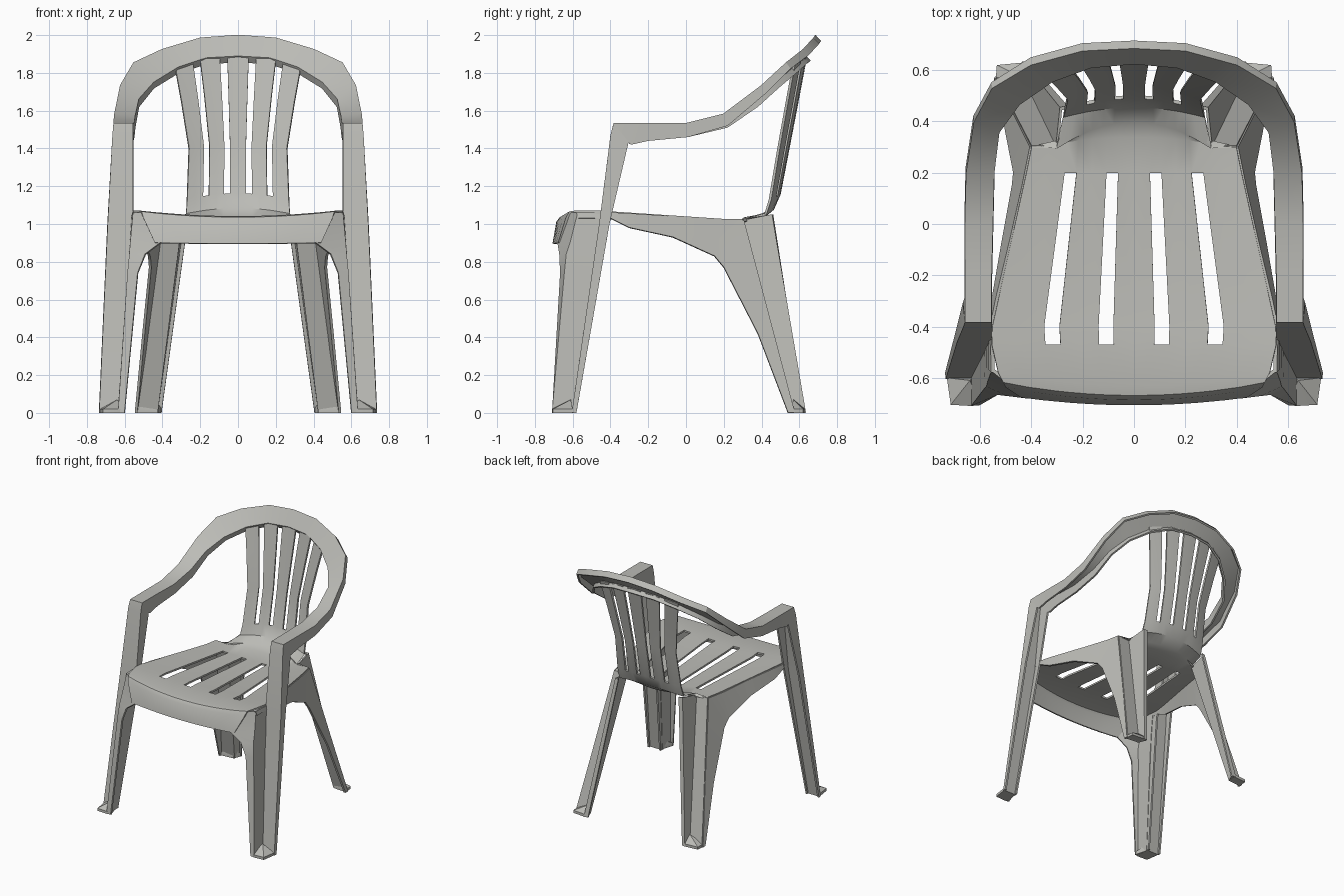
import bpy
import bmesh
from mathutils import Vector

if "Cube" in bpy.data.objects:
    bpy.data.objects.remove(bpy.data.objects["Cube"], do_unlink=True)

plastic = bpy.data.materials.new("warm_grey_plastic")
plastic.use_nodes = True
colour = (0.50, 0.50, 0.47, 1)
plastic.diffuse_color = colour
plastic.node_tree.nodes["Principled BSDF"].inputs["Base Color"].default_value = colour


def finish(name, bm, thickness):
    """Turn a half shell into a mirrored, thickened, smooth-shaded object."""
    bmesh.ops.recalc_face_normals(bm, faces=bm.faces)
    mesh = bpy.data.meshes.new(name)
    bm.to_mesh(mesh)
    bm.free()
    mesh.materials.append(plastic)
    obj = bpy.data.objects.new(name, mesh)
    bpy.context.collection.objects.link(obj)
    bpy.ops.object.select_all(action='DESELECT')
    bpy.context.view_layer.objects.active = obj
    obj.select_set(True)
    mirror = obj.modifiers.new("mirror", 'MIRROR')
    mirror.use_clip = True
    if thickness:
        solid = obj.modifiers.new("thickness", 'SOLIDIFY')
        solid.thickness = thickness
        solid.offset = 0
    for modifier in list(obj.modifiers):
        bpy.ops.object.modifier_apply(modifier=modifier.name)
    bpy.ops.object.shade_smooth_by_angle()
    return obj


def loft(name, sections, thickness=0.014, is_hole=lambda row, col: False):
    """Skin a list of equally long point rows, leaving holes where asked."""
    bm = bmesh.new()
    grid = [[bm.verts.new(point) for point in section] for section in sections]
    for row in range(len(grid) - 1):
        for col in range(len(grid[row]) - 1):
            if not is_hole(row, col):
                bm.faces.new((grid[row][col], grid[row][col + 1],
                              grid[row + 1][col + 1], grid[row + 1][col]))
    loose = [v for v in bm.verts if not v.link_faces]
    bmesh.ops.delete(bm, geom=loose, context='VERTS')
    return finish(name, bm, thickness)


def foot(name, corners, apex):
    """Low wedge closing the bottom of a leg."""
    bm = bmesh.new()
    low = [bm.verts.new((x, y, 0)) for x, y in corners]
    high = [bm.verts.new((x, y, 0.02)) for x, y in corners]
    bmesh.ops.convex_hull(bm, input=low + high + [bm.verts.new(apex)])
    return finish(name, bm, 0)


# Seat and backrest: one shell from the front apron to the top of the slats
# centre y, centre z, half width, edge shift in y, edge shift in z
shell_rows = [
    (-0.70, 0.895, 0.44, 0.03, 0.005),
    (-0.68, 1.01, 0.50, 0.05, 0.02),
    (-0.665, 1.03, 0.51, 0.05, 0.03),
    (-0.63, 1.035, 0.53, 0.05, 0.03),
    (-0.47, 1.035, 0.555, 0, 0.03),
    (-0.40, 1.03, 0.553, 0, 0.03),
    (0.20, 1.00, 0.42, 0, 0.02),
    (0.34, 1.01, 0.40, -0.04, 0.01),
    (0.40, 1.03, 0.30, -0.10, 0),
    (0.46, 1.08, 0.275, -0.04, -0.03),
    (0.495, 1.16, 0.27, -0.05, -0.03),
    (0.545, 1.42, 0.26, -0.055, -0.02),
    (0.595, 1.68, 0.30, -0.06, -0.03),
    (0.635, 1.89, 0.335, -0.065, -0.05),
]
seat_cuts = (0, 0.13, 0.225, 0.35, 0.48, 0.58, 0.8, 1)
back_cuts = (0, 0.17, 0.29, 0.45, 0.60, 0.72, 0.86, 1)
SEAT_SLOTS, BACK_SLOTS = (4, 5), (10, 11, 12)


def shell_section(row):
    y, z, half, shift_y, shift_z = shell_rows[row]
    blend = row / (len(shell_rows) - 1)
    cuts = [a + (b - a) * blend for a, b in zip(seat_cuts, back_cuts)]
    return [(half * c, y + shift_y * c * c, z + shift_z * c * c) for c in cuts]


loft("seat_and_backrest", [shell_section(r) for r in range(len(shell_rows))],
     0.014, lambda row, col: row in SEAT_SLOTS + BACK_SLOTS and col in (1, 4))

# Frame band: front leg, armrest and top arch as a lipped channel
# outer edge, inner edge, lip direction
band_path = [
    ((0.73, -0.60, 0), (0.63, -0.60, 0), (0, 0.02, 0)),
    ((0.685, -0.455, 1), (0.56, -0.455, 1), (0, 0.05, 0)),
    ((0.66, -0.395, 1.47), (0.56, -0.395, 1.47), (0, 0.09, -0.04)),
    ((0.655, -0.38, 1.53), (0.56, -0.38, 1.53), (0, 0.09, -0.11)),
    ((0.655, -0.20, 1.53), (0.56, -0.20, 1.53), (0, 0, -0.09)),
    ((0.655, 0, 1.53), (0.555, 0, 1.53), (0, 0.01, -0.07)),
    ((0.65, 0.20, 1.58), (0.55, 0.20, 1.57), (0, 0.02, -0.06)),
    ((0.62, 0.40, 1.73), (0.53, 0.36, 1.66), (0, 0.02, -0.04)),
    ((0.55, 0.53, 1.85), (0.45, 0.47, 1.75), (0, 0.02, -0.03)),
    ((0.40, 0.62, 1.92), (0.32, 0.56, 1.83), (0, 0.025, -0.03)),
    ((0.20, 0.675, 1.98), (0.17, 0.615, 1.88), (0, 0.025, -0.03)),
    ((0, 0.685, 1.995), (0, 0.63, 1.89), (0, 0.025, -0.03)),
]
band_sections = []
for outer, inner, lip in band_path:
    outer, inner, lip = Vector(outer), Vector(inner), Vector(lip)
    band_sections.append((outer + lip, outer, inner, inner + lip))
loft("arm_and_arch_band", band_sections)

# Front legs: front strip and the web running back to the band
front_leg = [
    (1.06, (0.50, -0.61), (0.55, -0.57), (0.555, -0.44)),
    (0.90, (0.41, -0.675), (0.565, -0.61), (0.565, -0.47)),
    (0.84, (0.49, -0.665), (0.57, -0.63), (0.57, -0.48)),
    (0.74, (0.53, -0.66), (0.58, -0.64), (0.575, -0.495)),
    (0, (0.60, -0.70), (0.63, -0.705), (0.63, -0.60)),
]
loft("front_leg", [[(x, y, z) for x, y in points] for z, *points in front_leg])

# Rear legs: rear face, web and inner flange
rear_leg = [
    [(0.40, 0.30, 1.02), (0.30, 0.30, 1.02), (0.285, 0.45, 1.05), (0.26, 0.455, 1.05)],
    [(0.54, 0.57, 0), (0.43, 0.57, 0), (0.43, 0.63, 0), (0.405, 0.62, 0)],
]
loft("rear_leg", rear_leg)

# Side panels: skirt under the seat edge sweeping down into the rear leg
side_panel = [
    [(0.55, -0.58, 1.06), (0.56, -0.57, 1.03)],
    [(0.555, -0.40, 1.06), (0.56, -0.40, 1.03)],
    [(0.535, -0.30, 1.055), (0.55, -0.30, 0.98)],
    [(0.48, -0.07, 1.04), (0.51, -0.07, 0.93)],
    [(0.43, 0.15, 1.02), (0.47, 0.15, 0.83)],
    [(0.40, 0.30, 1.02), (0.465, 0.20, 0.77)],
    [(0.48, 0.46, 0.42), (0.50, 0.38, 0.42)],
    [(0.54, 0.57, 0), (0.54, 0.54, 0)],
]
loft("side_panel", side_panel)

# Feet
foot("front_foot", [(0.60, -0.70), (0.63, -0.71), (0.715, -0.705), (0.73, -0.60), (0.63, -0.60)],
     (0.64, -0.61, 0.07))
foot("rear_foot", [(0.405, 0.62), (0.43, 0.63), (0.535, 0.62), (0.54, 0.55), (0.43, 0.56)],
     (0.435, 0.57, 0.07))
